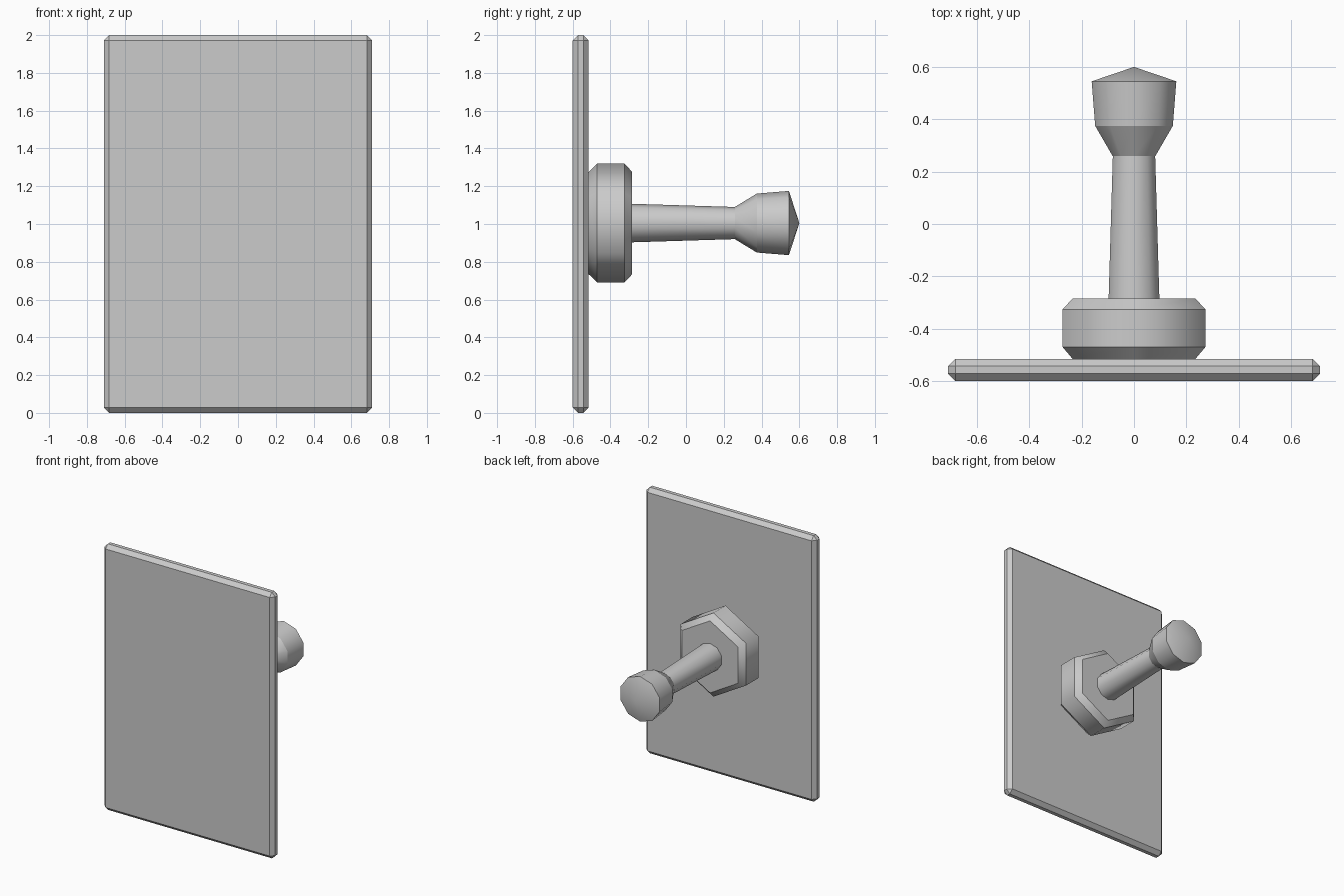
import bpy, bmesh, math

if "Cube" in bpy.data.objects:
    bpy.data.objects.remove(bpy.data.objects["Cube"])

CENTRE_Z = 1.005

grey = bpy.data.materials.new("light grey")
grey.diffuse_color = (0.6, 0.6, 0.6, 1.0)
grey.use_nodes = True
grey.node_tree.nodes["Principled BSDF"].inputs["Base Color"].default_value = grey.diffuse_color


def finish(bm, name):
    bmesh.ops.recalc_face_normals(bm, faces=bm.faces)
    mesh = bpy.data.meshes.new(name)
    bm.to_mesh(mesh)
    bm.free()
    mesh.materials.append(grey)
    obj = bpy.data.objects.new(name, mesh)
    bpy.context.collection.objects.link(obj)
    return obj


def turned(name, sides, profile):
    """Revolve (y, radius) points about the y axis: smooth around, sharp along rings."""
    bm = bmesh.new()
    rings = []
    for y, r in profile:
        count = sides if r > 0 else 1
        rings.append([bm.verts.new((r * math.sin(2 * math.pi * i / sides), y,
                                    CENTRE_Z + r * math.cos(2 * math.pi * i / sides)))
                      for i in range(count)])
    for a, b in zip(rings, rings[1:]):
        for i in range(sides):
            j = (i + 1) % sides
            face = bm.faces.new((a[i], a[j], b[0]) if len(b) == 1
                                else (a[i], a[j], b[j], b[i]))
            face.smooth = True
    for ring in (rings[0], rings[-1]):
        if len(ring) > 1:
            bm.faces.new(ring)
    for e in bm.edges:
        if abs(e.verts[0].co.y - e.verts[1].co.y) < 1e-5:
            e.smooth = False
    return finish(bm, name)


# Flat rectangular plate with chamfered edges
bm = bmesh.new()
bmesh.ops.create_cube(bm, size=1.0)
for v in bm.verts:
    v.co = (v.co.x * 1.42, v.co.y * 0.085 - 0.5575, v.co.z * 2.0 + 1.0)
bmesh.ops.bevel(bm, geom=bm.edges[:], offset=0.028, offset_type='OFFSET',
                segments=1, affect='EDGES')
finish(bm, "plate")

# Hexagonal mount with chamfered rims
turned("hex_mount", 6, [(-0.515, 0.271), (-0.47, 0.315), (-0.326, 0.315), (-0.285, 0.271)])

# Tapered stem
turned("stem", 10, [(-0.287, 0.102), (0.262, 0.085)])

# Flared knob with a shallow pointed end
turned("knob", 10, [(0.26, 0.086), (0.375, 0.156), (0.545, 0.17), (0.6, 0.0)])
